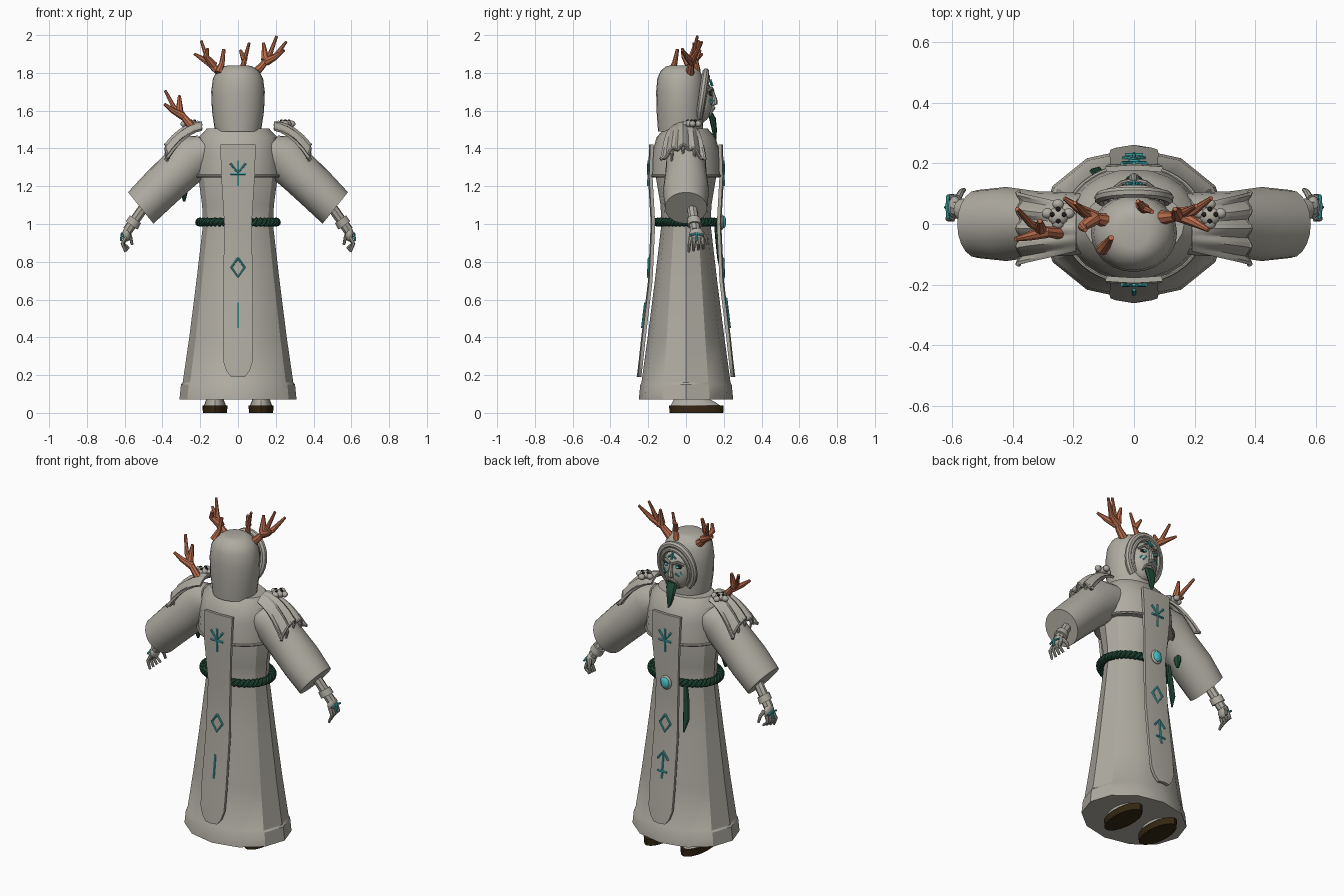
import bpy, bmesh
from math import sin, cos, pi
from mathutils import Vector

cube = bpy.data.objects.get("Cube")
if cube:
    bpy.data.objects.remove(cube)


def material(name, rgb):
    m = bpy.data.materials.new(name)
    m.use_nodes = True
    m.diffuse_color = (*rgb, 1)
    m.node_tree.nodes["Principled BSDF"].inputs["Base Color"].default_value = (*rgb, 1)
    return m


CLOTH = material("warm grey", (0.43, 0.41, 0.36))
ANTLER = material("antler brown", (0.5, 0.155, 0.075))
GLOW = material("turquoise", (0.06, 0.52, 0.55))
GREEN = material("dark green", (0.015, 0.07, 0.04))
SOLE = material("sole brown", (0.035, 0.02, 0.006))
DARK = material("socket dark", (0.012, 0.012, 0.012))
made = []


def finish(name, bm, mat):
    bmesh.ops.recalc_face_normals(bm, faces=bm.faces)
    me = bpy.data.meshes.new(name)
    bm.to_mesh(me)
    bm.free()
    me.materials.append(mat)
    ob = bpy.data.objects.new(name, me)
    bpy.context.collection.objects.link(ob)
    made.append(ob)
    return ob


def loft(name, rings, mat, n=24, u=(1, 0, 0), v=(0, 1, 0)):
    """Capped skin over ellipses given as (centre, radius along u, radius along v)."""
    u, v = Vector(u).normalized(), Vector(v).normalized()
    bm = bmesh.new()
    loops = [[bm.verts.new(Vector(c) + u * a * cos(2 * pi * i / n) + v * b * sin(2 * pi * i / n))
              for i in range(n)] for c, a, b in rings]
    for p, q in zip(loops, loops[1:]):
        for i in range(n):
            bm.faces.new((p[i], p[(i + 1) % n], q[(i + 1) % n], q[i]))
    bm.faces.new(loops[0])
    bm.faces.new(loops[-1])
    return finish(name, bm, mat)


def ball(name, centre, size, mat):
    bm = bmesh.new()
    bmesh.ops.create_uvsphere(bm, u_segments=20, v_segments=12, radius=1)
    bmesh.ops.scale(bm, vec=size, verts=bm.verts)
    bmesh.ops.translate(bm, vec=centre, verts=bm.verts)
    return finish(name, bm, mat)


def tube(name, strokes, r, mat, taper=1.0, closed=False):
    cu = bpy.data.curves.new(name, "CURVE")
    cu.dimensions = "3D"
    cu.bevel_depth = r
    cu.bevel_resolution = 2
    cu.use_fill_caps = True
    for pts in strokes:
        sp = cu.splines.new("POLY")
        sp.points.add(len(pts) - 1)
        sp.use_cyclic_u = closed
        for i, (pt, co) in enumerate(zip(sp.points, pts)):
            pt.co = (*co, 1)
            pt.radius = 1 + (taper - 1) * i / (len(pts) - 1)
    cu.materials.append(mat)
    ob = bpy.data.objects.new(name, cu)
    bpy.context.collection.objects.link(ob)
    made.append(ob)
    return ob


def sheet(name, rows, mat, thick):
    bm = bmesh.new()
    grid = [[bm.verts.new(p) for p in row] for row in rows]
    for a, b in zip(grid, grid[1:]):
        for i in range(len(a) - 1):
            bm.faces.new((a[i], a[i + 1], b[i + 1], b[i]))
    ob = finish(name, bm, mat)
    mod = ob.modifiers.new("thickness", "SOLIDIFY")
    mod.thickness = thick
    mod.offset = 0
    return ob


def oval(rx, ry, z, n=48):
    return [(rx * cos(2 * pi * i / n), ry * sin(2 * pi * i / n), z) for i in range(n)]


# Robe and shoulder cape
robe = [(.07, .31, .25), (.15, .302, .242), (.16, .293, .236), (.4, .258, .203), (.7, .22, .165),
        (1, .185, .13), (1.1, .19, .135), (1.25, .21, .16), (1.45, .18, .13)]
loft("robe", [((0, 0, z), a, b) for z, a, b in robe], CLOTH, 12)
cape = [(1.25, .228, .19), (1.38, .22, .18), (1.46, .207, .155), (1.505, .165, .115)]
loft("shoulder_cape", [((0, 0, z), a, b) for z, a, b in cape], CLOTH, 24)
tube("cape_trim", [oval(.23, .192, 1.255)], .008, CLOTH, closed=True)

# Twisted rope belt with hanging ends
turns, steps = 22, 264
for k in (0, pi):
    pts = []
    for i in range(steps):
        a, t = 2 * pi * i / steps, turns * 2 * pi * i / steps + k
        w = .012 * cos(t)
        pts.append(((.203 + w) * cos(a), (.152 + w) * sin(a), 1.01 + .012 * sin(t)))
    tube("rope_belt", [pts], .012, GREEN, closed=True)
loft("hanging_sash", [((-.11, .16, 1.01), .012, .012), ((-.12, .165, .92), .02, .01),
                      ((-.125, .175, .82), .022, .01), ((-.115, .185, .74), .004, .004)], GREEN, 8)
loft("herb_bundle", [((-.27, .03, 1.24), .008, .01), ((-.285, .03, 1.18), .022, .03),
                     ((-.285, .03, 1.12), .006, .008)], GREEN, 8)

# Tabard panels, front and back
panel = [(1.42, .093, .18), (1.25, .088, .186), (1.0, .072, .172), (.7, .077, .186),
         (.4, .08, .222), (.27, .077, .236), (.22, .06, .242), (.19, .035, .246)]


def panel_y(z):
    for (z1, _, y1), (z0, _, y0) in zip(panel, panel[1:]):
        if z >= z0:
            return y0 + (y1 - y0) * (z - z0) / (z1 - z0)


arrow = [[(-.04, 1.32), (0, 1.27), (.04, 1.32)], [(0, 1.335), (0, 1.2)], [(-.04, 1.265), (.04, 1.265)]]
diamond = [[(0, .82), (.035, .77), (0, .72), (-.035, .77), (0, .82)]]
low_back = [[(0, .585), (0, .45)]]
low_front = [[(0, .6), (0, .45)], [(-.035, .56), (0, .605), (.035, .56)], [(-.03, .49), (.03, .49)]]
for side, label, low in ((1, "front", low_front), (-1, "rear", low_back)):
    sheet(label + "_tabard", [[(-w, side * y, z), (0, side * (y + .006), z), (w, side * y, z)]
                              for z, w, y in panel], CLOTH, .018)
    marks = [[(x, side * (panel_y(z) + .016), z) for x, z in s] for s in arrow + diamond + low]
    tube(label + "_runes", marks, .006, GLOW)
ball("buckle_rim", (0, .19, 1.01), (.036, .014, .041), CLOTH)
ball("buckle_gem", (0, .199, 1.01), (.027, .014, .032), GLOW)

# Hood with rolled rim
hood = [(1.49, .122, .118), (1.6, .138, .126), (1.7, .142, .128), (1.77, .133, .122),
        (1.81, .112, .105), (1.835, .075, .075), (1.84, .05, .05)]
loft("hood", [((0, -.03, z), a, b) for z, a, b in hood], CLOTH, 24)
arch = [(.112 * cos(t), .085 + .02 * sin(t), 1.67 + .135 * sin(t))
        for t in [-.9 + i * (pi + 1.8) / 24 for i in range(25)]]
tube("hood_rim", [arch], .019, CLOTH)
tube("hood_inner_fold", [[(x * .82, y + .012, 1.665 + (z - 1.67) * .84) for x, y, z in arch]], .012, CLOTH)

# Face
ball("face", (0, .08, 1.655), (.084, .062, .118), CLOTH)
loft("nose", [((0, .138, 1.71), .009, .008), ((0, .15, 1.66), .013, .015),
              ((0, .15, 1.635), .018, .018), ((0, .138, 1.625), .012, .008)], CLOTH, 8)
for s in (-1, 1):
    ball("eye_socket", (s * .036, .125, 1.69), (.022, .013, .013), DARK)
    ball("eye", (s * .036, .133, 1.69), (.013, .009, .007), GLOW)
    tube("brow", [[(s * .012, .142, 1.708), (s * .04, .136, 1.722), (s * .066, .115, 1.702)]], .008, CLOTH)
    tube("cheek_marks", [[(s * .03, .142, 1.655), (s * .045, .132, 1.635)],
                         [(s * .05, .128, 1.66), (s * .06, .119, 1.645)],
                         [(s * .025, .132, 1.738), (s * .008, .134, 1.75)]], .005, GLOW)
    tube("moustache", [[(0, .146, 1.615), (s * .03, .138, 1.6), (s * .045, .125, 1.57)]], .01, CLOTH, .4)
tube("forehead_mark", [[(0, .14, 1.73), (0, .128, 1.765)]], .006, GLOW)
loft("beard", [((0, .125, 1.59), .03, .016), ((0, .14, 1.56), .034, .018),
               ((0, .15, 1.5), .022, .014), ((.008, .155, 1.43), .004, .004)], GREEN, 8)

# Antlers: each stroke runs from thick base to thin tip
tube("left_antler", [[(.09, .02, 1.8), (.13, .025, 1.84), (.17, .04, 1.9), (.205, .06, 1.995)],
                     [(.14, .03, 1.86), (.2, .045, 1.89), (.255, .085, 1.965)],
                     [(.15, .03, 1.86), (.2, .005, 1.885), (.245, -.02, 1.92)],
                     [(.145, .03, 1.87), (.135, .05, 1.96)]], .024, ANTLER, .3)
tube("right_antler", [[(-.09, .01, 1.8), (-.13, .02, 1.83), (-.165, .04, 1.88), (-.195, .07, 1.97)],
                      [(-.13, .02, 1.84), (-.18, .05, 1.87), (-.23, .085, 1.9)],
                      [(-.13, .02, 1.84), (-.17, -.01, 1.89), (-.16, -.02, 1.93)]], .024, ANTLER, .3)
tube("rear_antler", [[(-.105, -.085, 1.8), (-.085, -.06, 1.85), (-.075, -.045, 1.925)]], .02, ANTLER, .45)
tube("crown_antler", [[(.02, .06, 1.81), (.035, .05, 1.87), (.06, .04, 1.96)],
                      [(.035, .05, 1.87), (.012, .075, 1.92)]], .018, ANTLER, .4)
tube("shoulder_antler", [[(-.24, -.03, 1.51), (-.29, -.025, 1.57), (-.34, 0, 1.62), (-.385, .05, 1.705)],
                         [(-.29, -.025, 1.57), (-.345, -.04, 1.6), (-.39, -.05, 1.635)],
                         [(-.31, -.015, 1.59), (-.31, .01, 1.68)]], .022, ANTLER, .35)

for s, label in ((1, "left_"), (-1, "right_")):
    # Wide sleeve
    arm = [(.15, 1.39, .1, .1), (.23, 1.365, .125, .105), (.32, 1.275, .115, .108),
           (.42, 1.18, .112, .122), (.515, 1.085, .107, .112)]
    loft(label + "sleeve", [((s * x, 0, z), a, b) for x, z, a, b in arm], CLOTH, 20, (s * .63, 0, .78))
    # Shoulder mantle with scalloped hem
    cols = [i / 12 - 1 for i in range(25)]

    def drape(u, v):
        ripple = .012 * u * cos(v * 4 * pi)
        return (s * (.19 + .185 * u + ripple * .6), -.015 + (.07 + .05 * u) * v,
                1.535 - .125 * u * u - (.035 + .045 * u) * v * v + ripple)

    sheet(label + "mantle", [[drape(u / 5, v) for v in cols] for u in range(6)], CLOTH, .014)
    tube(label + "mantle_hem", [[drape(1, v) for v in cols]], .009, CLOTH)
    for v in (-.5, 0, .5):
        x, y, z = drape(1, v)
        tube(label + "tassel", [[(x - s * .02, y, z), (x, y, z - .03), (x - s * .01, y, z - .07)]], .011, CLOTH, .5)
    # Small skull charm
    cx = s * .25
    ball(label + "skull", (cx, .025, 1.53), (.034, .03, .022), CLOTH)
    for dx, dy in ((.035, .01), (-.035, .01), (0, -.025), (0, .04)):
        ball(label + "skull_bone", (cx + dx, .025 + dy, 1.53), (.019, .017, .017), CLOTH)
        ball(label + "skull_hole", (cx + dx * .55, .025 + dy * .6, 1.547), (.008, .008, .007), DARK)
    # Wrist, bracelet and hand
    axis = (s * .78, 0, .55)
    tube(label + "wrist", [[(s * .49, .03, 1.1), (s * .585, .05, .965)]], .027, CLOTH)
    loft(label + "bracelet", [((s * .543, .042, 1.025), .036, .036), ((s * .563, .046, .992), .038, .038)],
         CLOTH, 16, axis)
    ball(label + "palm", (s * .59, .055, .945), (.022, .038, .038), CLOTH)
    fingers = [[(s * .595, .025 + i * .02, .93), (s * (.612 - i * .002), .018 + i * .024, .895),
                (s * (.595 - i * .006), .015 + i * .025, .852 + .006 * i)] for i in range(4)]
    tube(label + "fingers", fingers, .012, CLOTH, .6)
    tube(label + "thumb", [[(s * .58, .085, .955), (s * .568, .107, .925), (s * .56, .112, .89)]], .012, CLOTH, .6)
    tube(label + "hand_mark", [[(s * .612, .018, .94), (s * .615, .055, .95), (s * .612, .095, .94)],
                               [(s * .615, .055, .95), (s * .62, .055, .91)]], .006, GLOW)
    # Shoe
    sole = [((s * .122, .055, z), a, b) for z, a, b in ((0, .064, .142), (.04, .066, .145))]
    loft(label + "sole", sole, SOLE, 20)
    loft(label + "shoe", [((s * .122, .05, .04), .058, .13), ((s * .122, .04, .06), .05, .11),
                          ((s * .122, .01, .1), .04, .06)], CLOTH, 20)

# Turn curves into meshes and smooth everything but sharp edges
bpy.ops.object.select_all(action="DESELECT")
for ob in made:
    ob.select_set(True)
bpy.context.view_layer.objects.active = next(o for o in made if o.type == "CURVE")
bpy.ops.object.convert(target="MESH")
bpy.ops.object.shade_smooth_by_angle()
